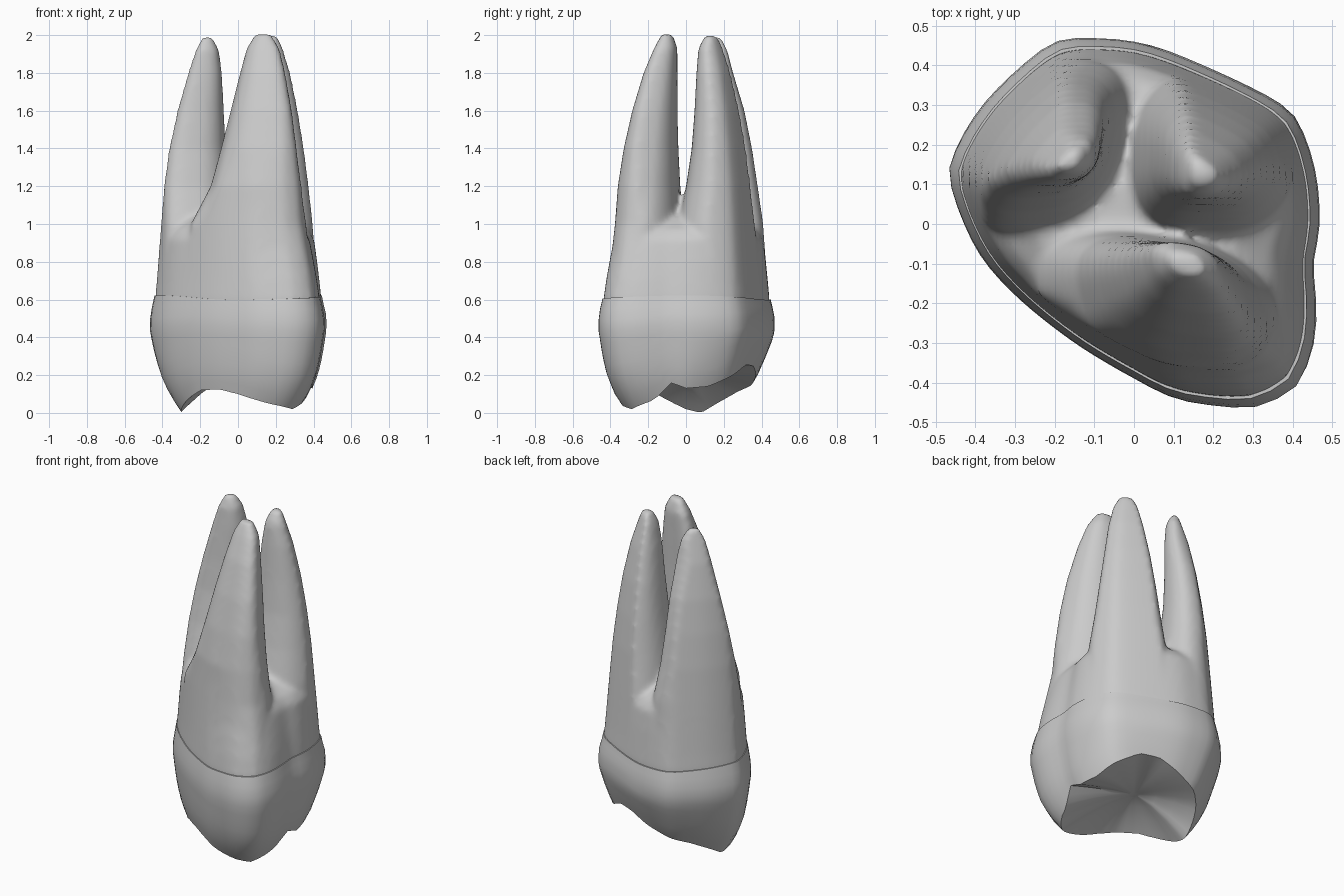
import bpy, bmesh, math
from math import sin, cos, tau
from mathutils import Vector

default_cube = bpy.data.objects.get("Cube")
if default_cube:
    bpy.data.objects.remove(default_cube, do_unlink=True)

SEGMENTS = 64

# One plain colour for the whole tooth
enamel = bpy.data.materials.new("tooth_grey")
enamel.use_nodes = True
enamel.diffuse_color = (0.6, 0.6, 0.6, 1)
enamel.node_tree.nodes["Principled BSDF"].inputs["Base Color"].default_value = (0.6, 0.6, 0.6, 1)


def interpolate(table, value):
    """Piecewise linear lookup in a sorted list of (key, result)."""
    if value <= table[0][0]:
        return table[0][1]
    for (k0, v0), (k1, v1) in zip(table, table[1:]):
        if value <= k1:
            return v0 + (v1 - v0) * (value - k0) / (k1 - k0)
    return table[-1][1]


def periodic(table):
    """Repeat an angle table on both sides so that lookups wrap around."""
    table = sorted(table)
    return ([(a - tau, v) for a, v in table] + table + [(a + tau, v) for a, v in table])


def rounded(points, steps=6):
    """Smooth closed curve through the points."""
    pts = [Vector(p) for p in points]
    curve = []
    for i in range(len(pts)):
        p0, p1, p2, p3 = (pts[(i + k) % len(pts)] for k in (-1, 0, 1, 2))
        for s in range(steps):
            t = s / steps
            curve.append(p1 + (p2 - p0) * (t / 2) + (2 * p0 - 5 * p1 + 4 * p2 - p3) * (t * t / 2)
                         + (3 * p1 - p0 - 3 * p2 + p3) * (t ** 3 / 2))
    return curve


def loft(bm, rings, close_top=True):
    """Skin closed rings, capping the bottom and optionally the top."""
    loops = [[bm.verts.new(p) for p in ring] for ring in rings]
    for low, high in zip(loops, loops[1:]):
        for i in range(len(low)):
            j = (i + 1) % len(low)
            bm.faces.new((low[i], low[j], high[j], high[i]))
    bm.faces.new(list(reversed(loops[0])))
    if close_top:
        bm.faces.new(loops[-1])


def make_object(name, bm):
    bmesh.ops.recalc_face_normals(bm, faces=bm.faces)
    mesh = bpy.data.meshes.new(name)
    bm.to_mesh(mesh)
    bm.free()
    mesh.materials.append(enamel)
    obj = bpy.data.objects.new(name, mesh)
    bpy.context.collection.objects.link(obj)
    return obj


# Widest outline of the crown, seen from above
outline_points = [
    (0.47, 0), (0.46, 0.13), (0.42, 0.25), (0.36, 0.31), (0.2, 0.39), (0.03, 0.455),
    (-0.1, 0.47), (-0.2, 0.46), (-0.3, 0.385), (-0.39, 0.29), (-0.455, 0.18), (-0.465, 0.1),
    (-0.4, -0.06), (-0.3, -0.18), (-0.15, -0.3), (0, -0.39), (0.1, -0.44), (0.2, -0.46),
    (0.3, -0.465), (0.37, -0.44), (0.42, -0.4), (0.455, -0.3), (0.46, -0.2), (0.455, -0.1)]
outline = periodic([(math.atan2(p.y, p.x) % tau, p.length) for p in rounded(outline_points)])

# Height of the biting edge around the crown (degrees, z)
margin = periodic([(math.radians(a), z) for a, z in [
    (0, 0.13), (18, 0.14), (38, 0.2), (55, 0.255), (72, 0.25), (90, 0.2), (110, 0.15), (130, 0.11),
    (150, 0.05), (165, 0), (180, 0.02), (205, 0.08), (225, 0.12), (250, 0.125), (270, 0.1),
    (295, 0.05), (315, 0.02), (335, 0.07), (349, 0.16)]])

# Crown width against height
bulge = [(0, 0.67), (0.05, 0.74), (0.1, 0.81), (0.2, 0.9), (0.3, 0.95), (0.45, 1),
         (0.53, 0.99), (0.58, 0.96), (0.62, 0.945)]
# Width of the space that holds the trunk and roots
envelope = [(0.45, 0.92), (0.6, 0.94), (0.7, 0.92), (0.8, 0.9), (1, 0.87), (1.2, 0.835),
            (1.4, 0.785), (1.6, 0.72), (1.8, 0.63), (2, 0.5)]

angles = [tau * i / SEGMENTS for i in range(SEGMENTS)]


def outline_ring(scale_at, z_at):
    ring = []
    for a in angles:
        z = z_at(a)
        r = interpolate(outline, a) * scale_at(z, a)
        ring.append((r * cos(a), r * sin(a), z))
    return ring


def crown_scale(z, a):
    """The back wall tapers in more strongly towards the biting edge."""
    return interpolate(bulge, z) * (1 - 0.22 * max(0, sin(a)) * max(0, 1 - z / 0.4))


def corner_trim(z, a):
    """The front left corner draws in above the neck."""
    return 1 - 0.09 * max(0, cos(a + math.radians(42))) ** 4 * min(1, max(0, (z - 0.65) / 0.35))


# Crown: biting surface hollowed towards a pit, then walls up to the neck
PIT, NECK = 0.21, 0.61
rings = []
for inset in (0.08, 0.35, 0.65, 0.88):
    rings.append([(x * inset, y * inset, PIT + (z - PIT) * inset ** 1.5)
                  for x, y, z in outline_ring(crown_scale, lambda a: interpolate(margin, a))])
for step in range(11):
    def wall_height(a):
        base = interpolate(margin, a)
        return base + (NECK + 0.012 * cos(2 * a) - base) * step / 10
    rings.append(outline_ring(crown_scale, wall_height))
rings.append([(x * 0.97, y * 0.97, z) for x, y, z in rings[-1]])
bm = bmesh.new()
loft(bm, rings, close_top=False)
crown = make_object("crown", bm)

# Root trunk: follows the outline and ends at the fork of the roots
bm = bmesh.new()
trunk = [(z, s) for z, s in envelope if z < 0.9]
trunk += [(0.92, 0.87), (0.97, 0.8), (1.03, 0.6), (1.09, 0.2)]
loft(bm, [outline_ring(lambda z, a: scale * corner_trim(z, a), lambda a: height)
          for height, scale in trunk])

# Roots: slanted oval sections given as height, x range, y range
front_root = [
    (0.7, -0.3, 0.4, -0.41, -0.02), (1.0, -0.25, 0.38, -0.41, -0.01), (1.2, -0.145, 0.34, -0.375, -0.03),
    (1.4, -0.09, 0.31, -0.33, -0.04), (1.6, -0.04, 0.285, -0.285, -0.045),
    (1.8, 0.01, 0.25, -0.225, -0.045), (1.93, 0.045, 0.22, -0.17, -0.045), (2.005, 0.09, 0.175, -0.13, -0.07)]
back_right_root = [
    (0.7, -0.44, 0.02, -0.05, 0.43), (1.0, -0.42, -0.01, -0.02, 0.41), (1.2, -0.405, -0.045, 0.03, 0.38),
    (1.4, -0.375, -0.065, 0.065, 0.35), (1.6, -0.325, -0.075, 0.085, 0.31),
    (1.8, -0.265, -0.085, 0.1, 0.25), (1.92, -0.225, -0.1, 0.11, 0.22), (1.99, -0.19, -0.135, 0.135, 0.185)]
back_left_root = [
    (0.7, -0.06, 0.43, -0.05, 0.41), (1.0, -0.02, 0.41, -0.04, 0.39), (1.2, 0.01, 0.385, 0, 0.36),
    (1.4, 0.04, 0.36, 0.03, 0.335), (1.6, 0.065, 0.325, 0.045, 0.3),
    (1.8, 0.09, 0.285, 0.055, 0.25), (1.93, 0.115, 0.245, 0.065, 0.215), (2.0, 0.145, 0.21, 0.1, 0.18)]


def squared(value):
    return math.copysign(abs(value) ** 0.8, value)


def root_ring(slant, z, x0, x1, y0, y1):
    """Squared oval, held inside the envelope so that it flows into the trunk."""
    ring = []
    for a in angles:
        p = Vector(((x0 + x1) / 2 + (x1 - x0) / 2 * squared(cos(a)),
                    (y0 + y1) / 2 + (y1 - y0) / 2 * squared(sin(a + slant))))
        around = math.atan2(p.y, p.x) % tau
        limit = interpolate(outline, around) * interpolate(envelope, z) * corner_trim(z, around)
        p *= min(1, limit / p.length)
        ring.append((p.x, p.y, z))
    return ring


for sections, slant in ((front_root, -0.4), (back_right_root, 0.3), (back_left_root, 0.15)):
    loft(bm, [root_ring(slant, *section) for section in sections])
roots = make_object("roots", bm)

# Blend trunk and roots into one skin
remesh = roots.modifiers.new("blend", "REMESH")
remesh.mode = "VOXEL"
remesh.voxel_size = 0.016
remesh.use_smooth_shade = True
smooth = roots.modifiers.new("soften", "SMOOTH")
smooth.factor = 0.5
smooth.iterations = 8

# Trim away the hidden end of the trunk inside the crown
skin = bpy.data.meshes.new_from_object(roots.evaluated_get(bpy.context.evaluated_depsgraph_get()))
roots.modifiers.clear()
bm = bmesh.new()
bm.from_mesh(skin)
bmesh.ops.bisect_plane(bm, geom=bm.verts[:] + bm.edges[:] + bm.faces[:],
                       plane_co=(0, 0, 0.58), plane_no=(0, 0, 1), clear_inner=True)
bm.to_mesh(roots.data)
bm.free()
bpy.data.meshes.remove(skin)

# Smooth shading that keeps the biting edge crisp
bpy.ops.object.select_all(action="DESELECT")
crown.select_set(True)
bpy.context.view_layer.objects.active = crown
bpy.ops.object.shade_smooth_by_angle(angle=math.radians(40))
